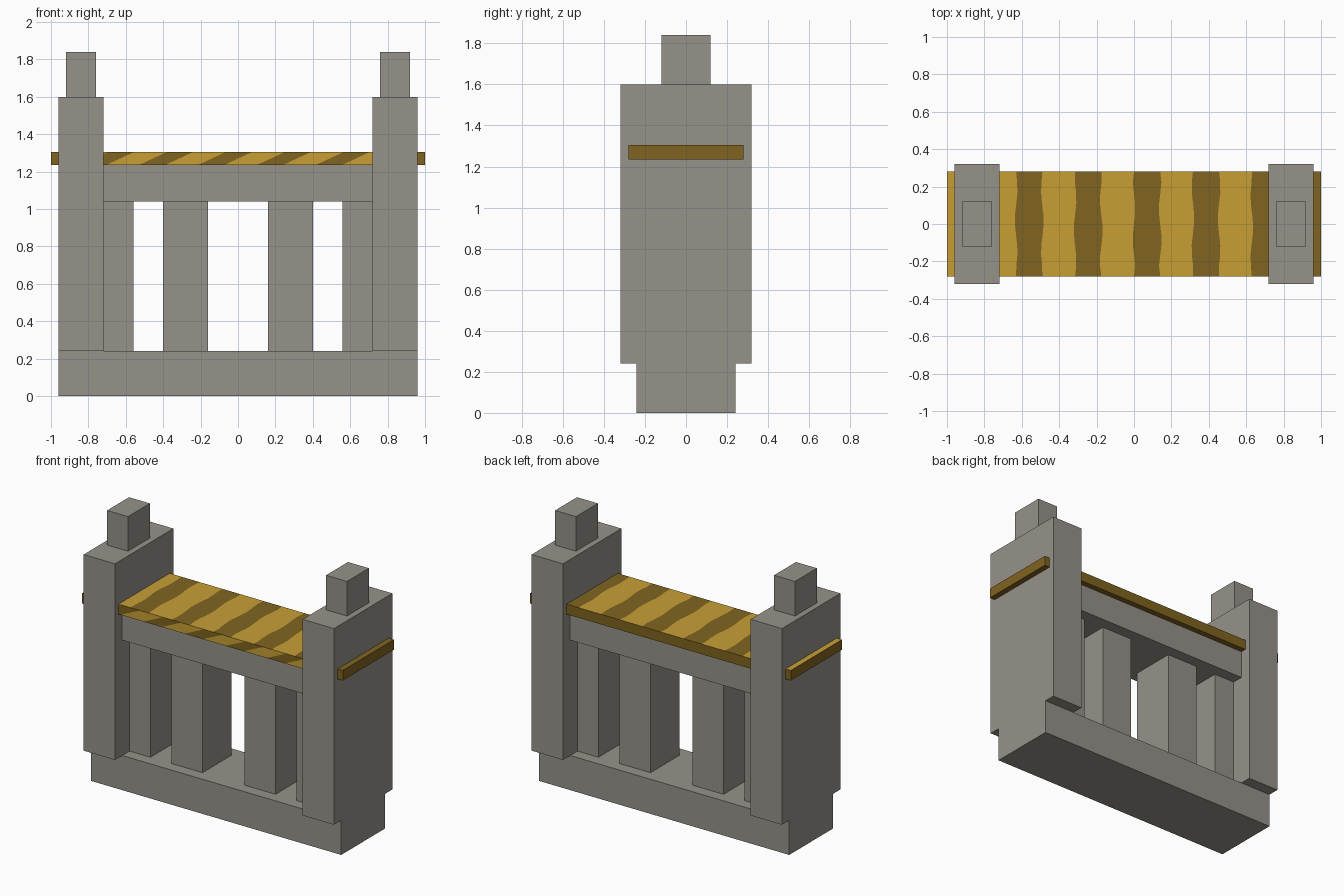
import bpy, bmesh, math
from mathutils import Vector

cube = bpy.data.objects.get("Cube")
if cube:
    bpy.data.objects.remove(cube, do_unlink=True)


def material(name, rgb):
    m = bpy.data.materials.new(name)
    m.use_nodes = True
    m.diffuse_color = (*rgb, 1)
    bsdf = next(n for n in m.node_tree.nodes if n.type == 'BSDF_PRINCIPLED')
    bsdf.inputs["Base Color"].default_value = (*rgb, 1)
    return m


STONE = material("grey stone", (0.305, 0.287, 0.254))
GOLD = material("light gold", (0.578, 0.347, 0.036))
BROWN = material("dark gold brown", (0.216, 0.127, 0.014))


def box_bmesh(x, y, z):
    bm = bmesh.new()
    bmesh.ops.create_cube(bm, size=1)
    for v in bm.verts:
        v.co = [lo + (c + 0.5) * (hi - lo) for c, (lo, hi) in zip(v.co, (x, y, z))]
    return bm


def finish(name, bm, mats):
    mesh = bpy.data.meshes.new(name)
    bm.to_mesh(mesh)
    bm.free()
    for m in mats:
        mesh.materials.append(m)
    ob = bpy.data.objects.new(name, mesh)
    bpy.context.collection.objects.link(ob)


def box(name, x, half_y, z):
    finish(name, box_bmesh(x, (-half_y, half_y), z), [STONE])


# Stone frame
box("base", (-0.96, 0.96), 0.24, (0, 0.24))
box("top_rail", (-0.72, 0.72), 0.24, (1.04, 1.235))
for side, s in (("left", 1), ("right", -1)):
    def span(a, b):
        return tuple(sorted((a * s, b * s)))
    box(side + "_post", span(0.72, 0.96), 0.32, (0.24, 1.6))
    box(side + "_post_cap", span(0.76, 0.92), 0.12, (1.6, 1.84))
    box(side + "_inner_pillar", span(0.16, 0.40), 0.16, (0.24, 1.04))
    box(side + "_outer_pillar", span(0.56, 0.72), 0.16, (0.24, 1.04))

# Striped plank
Z0, Z1, Y = 1.235, 1.305, 0.28
PITCH, DARK = 0.315, 0.14
SLANT = 0.15            # sideways lean of the front stripes
LIGHT_START = -0.24     # a light stripe's left end on the front top edge
bm = box_bmesh((-1, 1), (-Y, Y), (Z0, Z1))


def cut(direction, co, no):
    """Split only the faces that look along the given direction."""
    d = Vector(direction)
    bm.normal_update()
    faces = [f for f in bm.faces if f.normal.dot(d) > 0.9]
    edges = {e for f in faces for e in f.edges}
    verts = {v for f in faces for v in f.verts}
    bmesh.ops.bisect_plane(bm, geom=faces + list(edges) + list(verts),
                           dist=1e-5, plane_co=co, plane_no=no)


UP, FRONT = (0, 0, 1), (0, -1, 0)
# Cross stripes on top
for k in range(-3, 4):
    for x in (k * PITCH, k * PITCH + DARK):
        if abs(x) < 1:
            cut(UP, (x, 0, 0), (1, 0, 0))
# Leaning stripes on the front
for x in (-0.9, 0.9):
    cut(FRONT, (x, 0, 0), (1, 0, 0))
for k in range(-2, 4):
    for x in (LIGHT_START + k * PITCH, LIGHT_START + k * PITCH + PITCH - DARK):
        cut(FRONT, (x, 0, Z1), (Z1 - Z0, 0, -SLANT))
# Rows that let the top stripe edges waver
ROWS = 10
for i in range(1, ROWS):
    cut(UP, (0, -Y + 2 * Y * i / ROWS, 0), (0, 1, 0))

bm.normal_update()
for f in bm.faces:
    c = f.calc_center_median()
    f.material_index = 0
    if f.normal.z > 0.9:
        f.material_index = int(c.x % PITCH > DARK)
    elif f.normal.y < -0.9 and abs(c.x) < 0.9:
        top_x = c.x + SLANT * (Z1 - c.z) / (Z1 - Z0)
        f.material_index = int((top_x - LIGHT_START) % PITCH < PITCH - DARK)
for v in bm.verts:
    if v.co.z > Z1 - 1e-4 and abs(v.co.y) < Y - 0.01 and abs(v.co.x) < 0.99:
        v.co.x += 0.007 * math.sin(v.co.y * 19 + v.co.x * 23)
finish("striped_plank", bm, [BROWN, GOLD])
